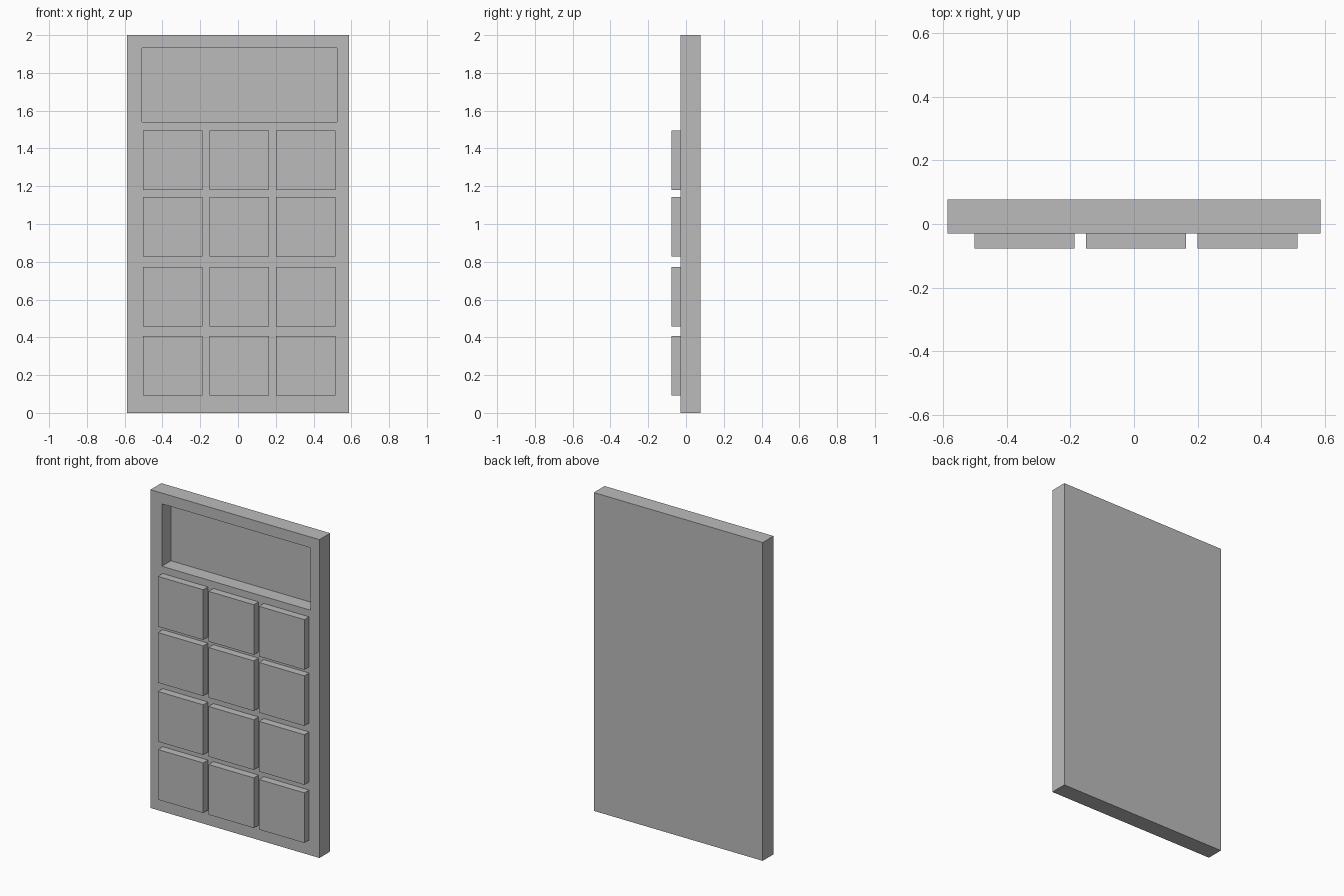
import bpy, bmesh
from mathutils import Vector

old = bpy.data.objects.get("Cube")
if old:
    bpy.data.objects.remove(old)

GREY = (0.5, 0.5, 0.5, 1)
mat = bpy.data.materials.new("plain_grey")
mat.use_nodes = True
mat.diffuse_color = GREY
mat.node_tree.nodes["Principled BSDF"].inputs["Base Color"].default_value = GREY

FRONT, BACK, KEY_FRONT = -0.03, 0.077, -0.077


def box_mesh(low, high):
    """Box between two opposite corners."""
    low, high = Vector(low), Vector(high)
    bm = bmesh.new()
    bmesh.ops.create_cube(bm, size=1)
    for v in bm.verts:
        v.co = (low + high) / 2 + v.co * (high - low)
    return bm


def finish(name, bm):
    bmesh.ops.recalc_face_normals(bm, faces=bm.faces)
    mesh = bpy.data.meshes.new(name)
    bm.to_mesh(mesh)
    bm.free()
    mesh.materials.append(mat)
    obj = bpy.data.objects.new(name, mesh)
    bpy.context.collection.objects.link(obj)


# Slab body with a sunken display window in its front face
bm = box_mesh((-0.587, FRONT, 0), (0.587, BACK, 2))
bm.normal_update()
front = min(bm.faces, key=lambda f: f.normal.y)
bmesh.ops.inset_individual(bm, faces=[front], thickness=0.08)
for v in front.verts:
    v.co.x = -0.508 if v.co.x < 0 else 0.524
    v.co.z = 1.54 if v.co.z < 1 else 1.932
floor = bmesh.ops.extrude_discrete_faces(bm, faces=[front])["faces"][0]
for v in floor.verts:
    v.co.y += 0.09
finish("body", bm)

# Keypad: four rows of three square keys
KEY = 0.315
for row, z in enumerate((0.093, 0.458, 0.828, 1.181)):
    for col, x in enumerate((-0.503, -0.151, 0.2)):
        finish(f"key_row{row + 1}_column{col + 1}",
               box_mesh((x, KEY_FRONT, z), (x + KEY, FRONT, z + KEY)))
